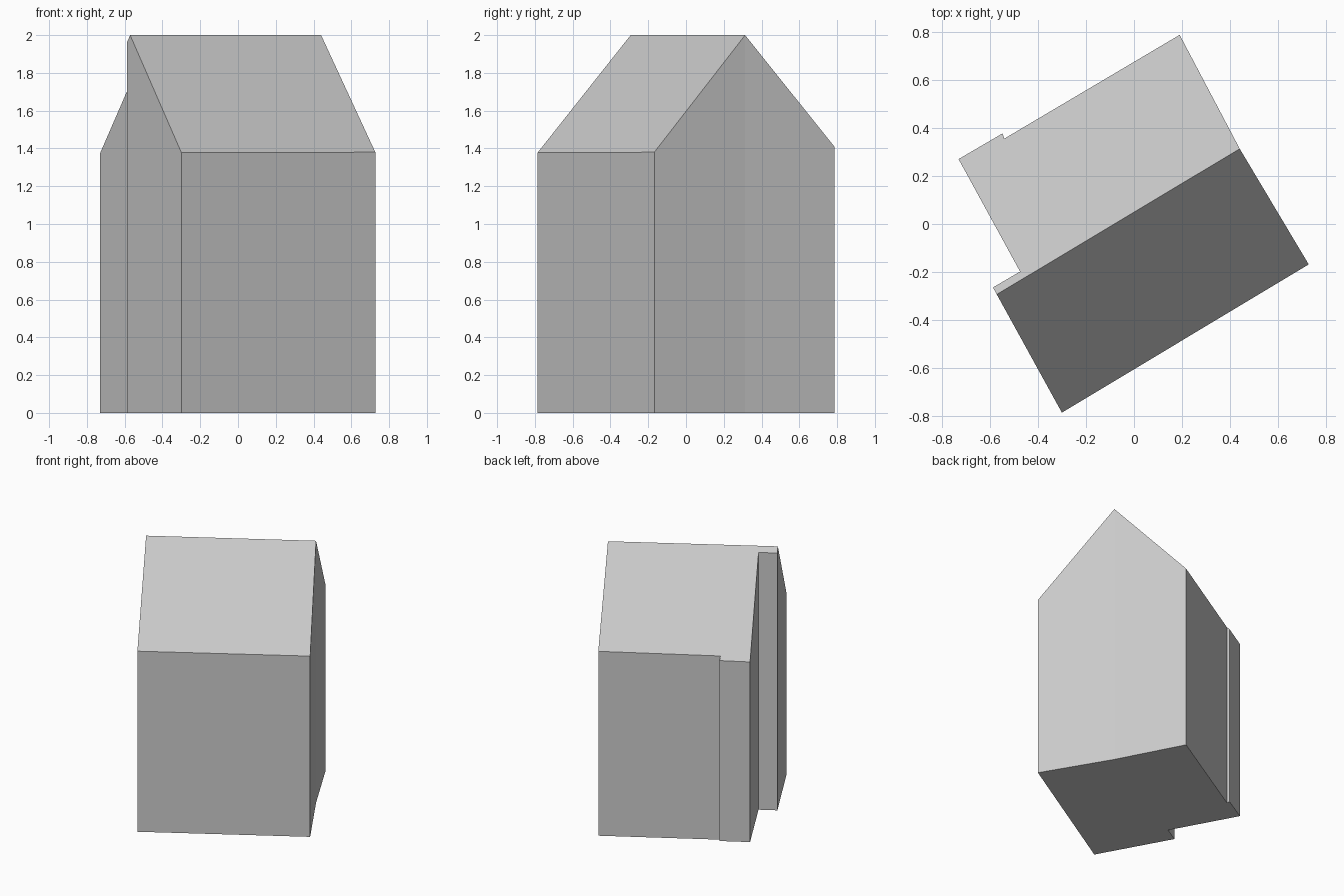
import bpy
import bmesh
from mathutils import Vector

cube = bpy.data.objects.get("Cube")
if cube:
    bpy.data.objects.remove(cube, do_unlink=True)

# Plain grey for the whole building
grey = bpy.data.materials.new("plain_grey")
grey.use_nodes = True
colour = (0.6, 0.6, 0.6, 1)
grey.diffuse_color = colour
grey.node_tree.nodes["Principled BSDF"].inputs["Base Color"].default_value = colour

# Footprint, counter-clockwise; the ridge runs between points RIDGE_A and RIDGE_B
footprint = [
    (-0.30, -0.785), (0.727, -0.168),
    (0.44, 0.313),
    (0.19, 0.787), (-0.54, 0.355), (-0.547, 0.377), (-0.73, 0.27),
    (-0.474, -0.198), (-0.587, -0.264),
    (-0.571, -0.293),
]
RIDGE_A, RIDGE_B = 2, 9
RIDGE_Z, EAVE_Z = 2.0, 1.38

points = [Vector(p) for p in footprint]
along = (points[RIDGE_A] - points[RIDGE_B]).normalized()


def ridge_distance(p):
    return abs(along.cross(p - points[RIDGE_A]))


slope = (RIDGE_Z - EAVE_Z) / ridge_distance(points[1])

# Walls rise from the footprint to the two sloping roof planes
bm = bmesh.new()
base = [bm.verts.new((p.x, p.y, 0)) for p in points]
top = [bm.verts.new((p.x, p.y, RIDGE_Z - slope * ridge_distance(p))) for p in points]
count = len(points)
for i in range(count):
    j = (i + 1) % count
    bm.faces.new((base[i], base[j], top[j], top[i]))

# Floor and the two roof slopes
bm.faces.new(base[::-1])
bm.faces.new(top[:RIDGE_A + 1] + [top[RIDGE_B]])
bm.faces.new(top[RIDGE_A:RIDGE_B + 1])
bmesh.ops.recalc_face_normals(bm, faces=bm.faces)

mesh = bpy.data.meshes.new("gabled_building")
bm.to_mesh(mesh)
bm.free()
mesh.materials.append(grey)
building = bpy.data.objects.new("gabled_building", mesh)
bpy.context.collection.objects.link(building)
